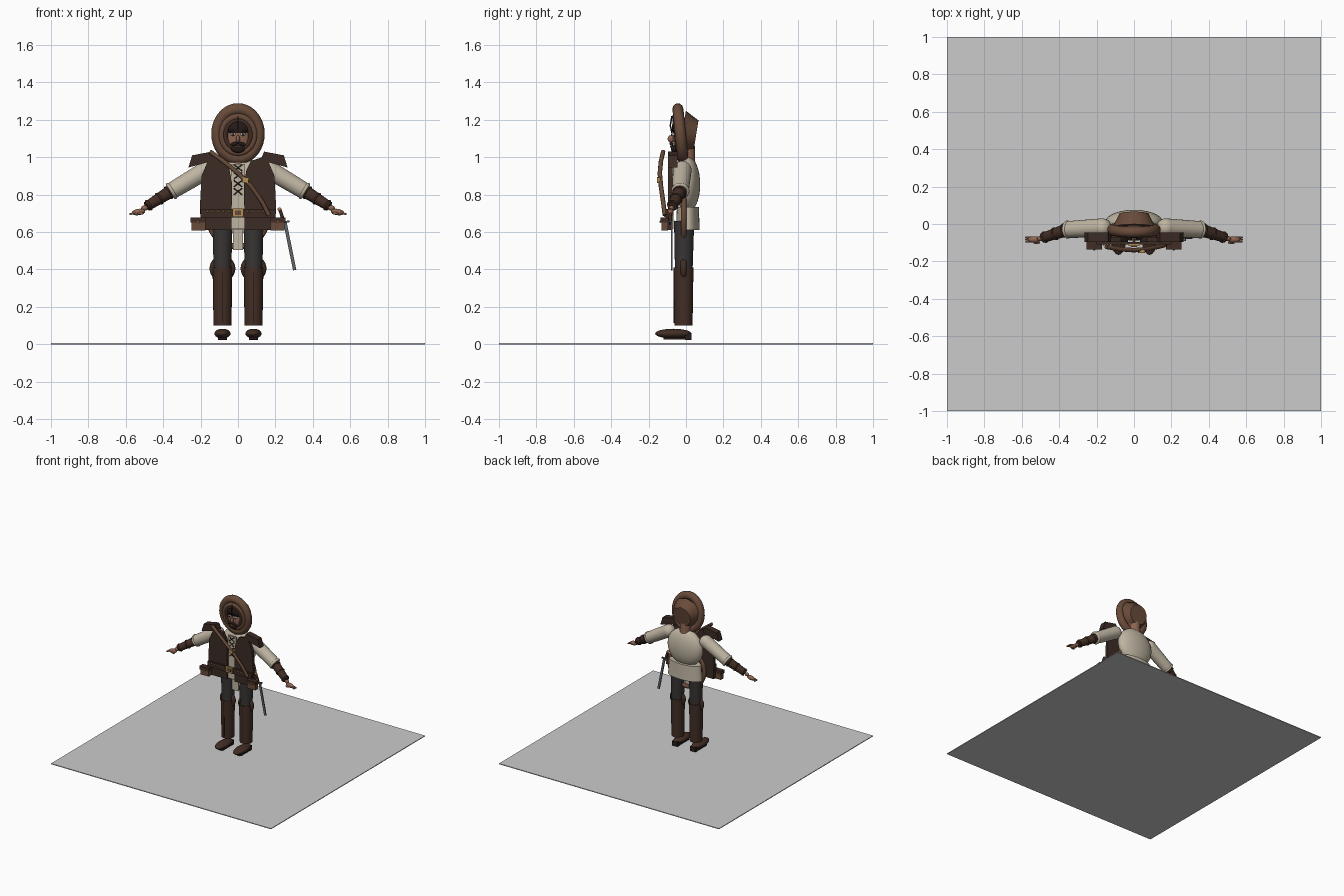
import bpy, math
from mathutils import Vector

if "Cube" in bpy.data.objects:
    bpy.data.objects.remove(bpy.data.objects["Cube"])

COL = {"vest": (.045, .025, .018), "leather": (.14, .07, .042), "boot": (.055, .027, .018),
       "cream": (.52, .46, .36), "trouser": (.04, .036, .034), "skin": (.27, .13, .085),
       "gold": (.45, .27, .09), "steel": (.12, .13, .14), "hair": (.02, .012, .01), "white": (.75, .75, .72)}
MATS = {}
for k, c in COL.items():
    MATS[k] = bpy.data.materials.new(k)
    MATS[k].diffuse_color = (*c, 1)


def finish(name, mat, smooth=True):
    o = bpy.context.object
    o.name = name
    if mat:
        o.data.materials.append(MATS[mat])
    if smooth:
        bpy.ops.object.shade_smooth_by_angle(angle=math.radians(40))
    return o


def box(name, mat, loc, size, rot=(0, 0, 0)):
    bpy.ops.mesh.primitive_cube_add(size=1, location=loc, rotation=rot)
    o = finish(name, mat, False)
    o.scale = size
    return o


def ball(name, mat, loc, radii, rot=(0, 0, 0)):
    bpy.ops.mesh.primitive_uv_sphere_add(segments=28, ring_count=16, location=loc, rotation=rot)
    o = finish(name, mat)
    o.scale = radii
    return o


def cone(name, mat, a, b, r1, r2, n=24):
    a, b = Vector(a), Vector(b)
    d = b - a
    bpy.ops.mesh.primitive_cone_add(vertices=n, radius1=r1, radius2=r2, depth=d.length,
                                    location=(a + b) / 2,
                                    rotation=d.to_track_quat('Z', 'Y').to_euler())
    return finish(name, mat)


def ring(name, mat, loc, R, r, axis=(0, 1, 0), scale=(1, 1, 1)):
    bpy.ops.mesh.primitive_torus_add(major_radius=R, minor_radius=r, major_segments=36,
                                     minor_segments=12, location=loc,
                                     rotation=Vector(axis).to_track_quat('Z', 'Y').to_euler())
    o = finish(name, mat)
    o.scale = scale
    return o


def plate(name, mat, outline, y0, y1):
    # flat x-z outline given thickness along y
    n = len(outline)
    v = [(x, y, z) for y in (y0, y1) for x, z in outline]
    f = [tuple(range(n)), tuple(range(2 * n - 1, n - 1, -1))]
    f += [(i, i + n, (i + 1) % n + n, (i + 1) % n) for i in range(n)]
    me = bpy.data.meshes.new(name)
    me.from_pydata(v, [], f)
    o = bpy.data.objects.new(name, me)
    bpy.context.collection.objects.link(o)
    bpy.context.view_layer.objects.active = o
    bpy.ops.object.select_all(action='DESELECT')
    o.select_set(True)
    bpy.ops.object.mode_set(mode='EDIT')
    bpy.ops.mesh.select_all(action='SELECT')
    bpy.ops.mesh.normals_make_consistent()
    bpy.ops.object.mode_set(mode='OBJECT')
    return finish(name, mat, False)


def tube(name, mat, pts, r):
    cu = bpy.data.curves.new(name, 'CURVE')
    cu.dimensions = '3D'
    cu.bevel_depth, cu.bevel_resolution, cu.use_fill_caps = r, 2, True
    sp = cu.splines.new('POLY')
    sp.points.add(len(pts) - 1)
    for p, q in zip(sp.points, pts):
        p.co = (*q, 1)
    o = bpy.data.objects.new(name, cu)
    bpy.context.collection.objects.link(o)
    cu.materials.append(MATS[mat])
    return o


# base slab
box("base_slab", None, (0, 0, .003), (2, 2, .006))

# torso and shirt
ball("torso", "cream", (0, .008, .855), (.155, .068, .15))
cone("shirt_hem", "cream", (0, .01, .61), (0, .01, .735), .15, .14, 32).scale = (1, .42, 1)
box("shirt_placket", "cream", (0, -.072, .79), (.075, .012, .35))
box("shirt_tab", "cream", (0, -.03, .56), (.055, .012, .11))
cone("neck", "skin", (0, .005, .96), (0, .005, 1.06), .045, .042)
ring("belt_hoop", "leather", (0, -.012, .68), .158, .016)
for i in range(4):
    z = .80 + i * .042
    for s in (-1, 1):
        tube("lace", "hair", [(-.022 * s, -.082, z), (.022 * s, -.082, z + .034)], .003)

# hood and head
tilt = (0, 1, .1)
ring("hood_rim", "leather", (0, -.03, 1.125), .115, .028, tilt, (1, 1.15, 1.05))
ring("hood_inner_rim", "leather", (0, -.045, 1.12), .088, .018, tilt, (1, 1.1, 1))
ring("hood_lining", "boot", (0, -.05, 1.12), .068, .014, tilt, (1, 1.15, 1))
h = cone("hood_back", "leather", (0, -.02, 1.13), (0, .054, 1.118), .12, .08, 10)
ball("head", "skin", (0, -.015, 1.105), (.078, .055, .1))
ball("hair_cap", "hair", (0, -.045, 1.16), (.065, .03, .05))
ball("nose", "skin", (0, -.08, 1.098), (.011, .018, .02))
ball("beard", "hair", (0, -.063, 1.045), (.036, .018, .022))
ball("lips", "skin", (0, -.08, 1.056), (.015, .006, .005))
tube("hair_strand", "hair", [(0, -.075, 1.22), (0, -.084, 1.17), (0, -.075, 1.13)], .004)
for s in (-1, 1):
    ball("eye", "white", (.026 * s, -.068, 1.122), (.013, .009, .008))
    ball("pupil", "hair", (.026 * s, -.077, 1.122), (.005, .004, .006))
    box("eyebrow", "hair", (.028 * s, -.074, 1.143), (.034, .01, .008), (0, .15 * s, 0))
    ball("moustache", "hair", (.019 * s, -.078, 1.072), (.022, .01, .009), (0, .3 * s, 0))

for s in (-1, 1):
    # vest panel and shoulder plate
    plate("vest_panel", "vest", [(x * s, z) for x, z in
          [(.035, .61), (.2, .61), (.203, .75), (.195, .9), (.165, .97), (.13, 1.0),
           (.07, .98), (.045, .93), (.032, .86)]], -.095, -.072)
    plate("shoulder_plate", "vest", [(x * s, z) for x, z in
          [(.12, .985), (.265, .945), (.245, 1.01), (.14, 1.03)]], -.095, -.045)
    # arm: sleeve, cuff, bracer, hand
    sh, el, wr = Vector((.17 * s, -.02, .93)), Vector((.355 * s, -.03, .82)), Vector((.488 * s, -.074, .737))
    cone("sleeve", "cream", sh, el, .05, .045)
    ball("sleeve_shoulder", "cream", sh, (.05, .05, .05))
    ring("sleeve_cuff", "cream", el, .039, .01, el - sh)
    cone("bracer", "boot", el - (wr - el) * .1, wr, .036, .026)
    for t in (.12, .5, .92):
        ring("bracer_band", "boot", el.lerp(wr, t), .035 - .009 * t, .005, wr - el)
    ball("wrist", "skin", (.5 * s, -.078, .728), (.018, .014, .014))
    ball("hand", "skin", (.532 * s, -.083, .707), (.036, .017, .017), (0, .15 * s, 0))
    ball("thumb", "skin", (.52 * s, -.1, .7), (.018, .007, .007))
    for k in (-1, 0, 1):
        tube("finger", "skin", [(.55 * s, -.083 + k * .011, .705), (.58 * s, -.083 + k * .012, .694)], .005)
    # leg, boot and shoe
    x = .083 * s
    cone("trouser_leg", "trouser", (x, -.012, .39), (x, -.01, .66), .047, .054)
    cone("boot_shaft", "boot", (x, -.013, .1), (x, -.013, .41), .048, .053)
    ring("boot_cuff", "boot", (x, -.013, .405), .052, .017)
    box("boot_seam", "hair", (x, -.063, .25), (.005, .006, .27))
    ball("shoe", "boot", (x, -.068, .057), (.043, .097, .026))
    box("shoe_heel", "hair", (x, .012, .042), (.05, .036, .036))
    box("shoe_sole", "hair", (x, -.06, .03), (.05, .12, .01))
    # belt pouch
    box("pouch", "leather", (.212 * s, -.113, .638), (.075, .036, .06))
    box("pouch_flap", "boot", (.212 * s, -.115, .664), (.083, .042, .028))
    ball("pouch_button", "gold", (.212 * s, -.137, .655), (.006, .004, .006))
    # belt studs
    for i in range(5):
        ball("belt_stud", "gold", ((.05 + .028 * i) * s, -.112, .71), (.005, .004, .005))

# belt and buckle
box("belt", "vest", (0, -.102, .7), (.4, .014, .045))
box("belt_buckle", "gold", (0, -.112, .703), (.06, .012, .045))
box("buckle_plate", "leather", (0, -.12, .703), (.034, .004, .022))

# diagonal strap
strap = [(-.15, -.122, 1.03), (-.08, -.134, .98), (.0, -.14, .915), (.07, -.134, .845),
         (.13, -.122, .76), (.165, -.113, .69)]
tube("chest_strap", "leather", strap, .012)
box("strap_buckle", "gold", (.04, -.145, .878), (.034, .018, .03), (0, .1, 0))

# dagger
cone("dagger_grip", "boot", (.222, -.085, .725), (.245, -.083, .655), .009, .009, 12)
ball("dagger_pommel", "gold", (.222, -.085, .722), (.01, .01, .01))
box("dagger_guard", "steel", (.247, -.083, .652), (.06, .014, .01), (0, -.2, 0))
b = box("dagger_blade", "steel", (.277, -.077, .525), (.018, .008, .262), (0, -.2, 0))

for m in bpy.data.materials:
    if m.users and not m.is_grease_pencil:
        m.use_nodes = True
        m.node_tree.nodes["Principled BSDF"].inputs["Base Color"].default_value = m.diffuse_color
